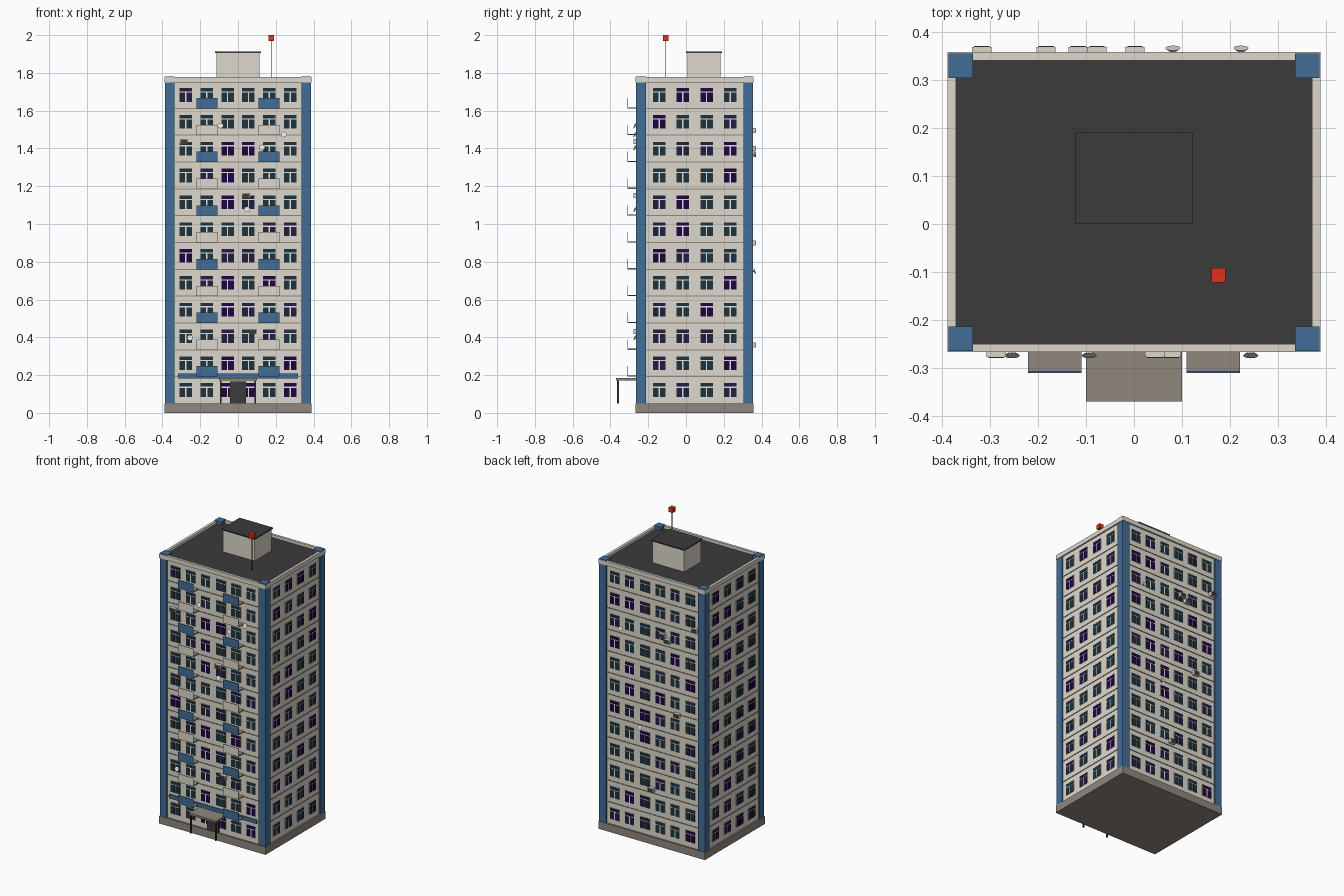
import bpy, bmesh, math, random
from mathutils import Matrix, Vector

if "Cube" in bpy.data.objects:
    bpy.data.objects.remove(bpy.data.objects["Cube"])

random.seed(4)


def srgb(r, g, b):
    return tuple((c / 255 / 12.92) if c < 11 else ((c / 255 + 0.055) / 1.055) ** 2.4 for c in (r, g, b)) + (1,)


COLOURS = {
    "wall_beige": (222, 217, 205), "panel_blue": (66, 109, 151), "concrete_grey": (143, 135, 127),
    "roof_dark": (59, 59, 59), "glass_teal": (30, 50, 60), "glass_navy": (30, 30, 62),
    "glass_purple": (30, 4, 64), "beacon_red": (228, 48, 30), "frame_light": (230, 228, 222),
    "metal_dark": (62, 58, 57)}
MAT = {}
for name, c in COLOURS.items():
    MAT[name] = bpy.data.materials.new(name)
    MAT[name].diffuse_color = srgb(*c)


def add_box(bm, x0, x1, y0, y1, z0, z1, mat=0):
    """Add one axis-aligned box to a bmesh."""
    m = Matrix.Translation(((x0 + x1) / 2, (y0 + y1) / 2, (z0 + z1) / 2)) @ \
        Matrix.Diagonal((abs(x1 - x0), abs(y1 - y0), abs(z1 - z0), 1))
    geo = bmesh.ops.create_cube(bm, size=1, matrix=m)
    for f in {f for v in geo["verts"] for f in v.link_faces}:
        f.material_index = mat


def finish(name, bm, *mats):
    me = bpy.data.meshes.new(name)
    bm.to_mesh(me)
    bm.free()
    for m in mats:
        me.materials.append(MAT[m])
    ob = bpy.data.objects.new(name, me)
    bpy.context.collection.objects.link(ob)
    return ob


def boxes(name, mat, *specs):
    bm = bmesh.new()
    for s in specs:
        add_box(bm, *s)
    return finish(name, bm, mat)


# Main dimensions
CY = 0.046                      # building centre in y
WX, F, B = 0.378, -0.255, 0.347  # wall half width, front wall, back wall
BASE, FLOOR, N = 0.05, 0.142, 12
TOP = BASE + FLOOR * N

# Plinth, walls, roof deck
boxes("plinth", "concrete_grey", (-0.388, 0.388, -0.267, 0.358, 0, BASE))
boxes("walls", "wall_beige", (-WX, WX, F, B, BASE, TOP))
boxes("roof_deck", "roof_dark", (-0.372, 0.372, -0.25, 0.342, TOP, TOP + 0.006))

# Grey joints between floors
boxes("floor_joints", "concrete_grey",
      *[(-WX - 0.003, WX + 0.003, F - 0.003, B + 0.003, z - 0.0025, z + 0.0025)
        for z in (BASE + FLOOR * k for k in range(1, N))])

# Blue corner pillars
boxes("corner_pillars", "panel_blue",
      *[(sx * 0.335, sx * 0.386, y, y + 0.051, BASE, 1.782)
        for sx in (-1, 1) for y in (-0.264, 0.304)])

# Parapet
PZ = (1.75, 1.778)
boxes("parapet", "wall_beige",
      (-0.388, 0.388, -0.267, -0.25, *PZ), (-0.388, 0.388, 0.341, 0.358, *PZ),
      (-0.388, -0.371, -0.25, 0.341, *PZ), (0.371, 0.388, -0.25, 0.341, *PZ))

# Roof stair house with cap
boxes("stair_house", "wall_beige", (-0.115, 0.115, 0.007, 0.183, TOP, 1.904))
boxes("stair_house_cap", "roof_dark", (-0.122, 0.122, 0.0, 0.191, 1.904, 1.912))

# Antenna and beacon
boxes("antenna_mast", "metal_dark", (0.1742, 0.1778, -0.1088, -0.1052, TOP, 1.972))
boxes("beacon", "beacon_red", (0.161, 0.191, -0.122, -0.092, 1.97, 2.0))

# Windows: built flat (u across, w up, outward -y), then placed on each wall
walls = [
    ("front", Matrix.Translation((0, F, 0)), 6, 0.1105),
    ("back", Matrix.Translation((0, B, 0)) @ Matrix.Rotation(math.pi, 4, 'Z'), 6, 0.1105),
    ("right", Matrix.Translation((WX, CY, 0)) @ Matrix.Rotation(math.pi / 2, 4, 'Z'), 4, 0.1255),
    ("left", Matrix.Translation((-WX, CY, 0)) @ Matrix.Rotation(-math.pi / 2, 4, 'Z'), 4, 0.1255)]
# Purple panes per wall as (floor, column)
purple = {
    "front": {(0, 2), (0, 3), (0, 5), (1, 2), (1, 5), (3, 2), (4, 2), (4, 4), (5, 0), (7, 2), (8, 2), (9, 2), (9, 3)},
    "right": {(11, 1), (11, 2), (10, 0), (9, 3), (8, 3), (7, 1), (6, 1), (5, 0), (4, 3), (3, 2), (1, 3)}}
for side, place, count, step in walls:
    frames, glass = bmesh.new(), bmesh.new()
    for k in range(N):
        z = BASE + FLOOR * (k + 0.5)
        for i in range(count):
            u = (i - (count - 1) / 2) * step
            tone = random.choices((0, 1, 2), (5, 3, 2))[0]
            if side in purple:
                tone = 2 if (k, i) in purple[side] else random.choice((0, 0, 1))
            add_box(frames, u - 0.034, u + 0.034, -0.003, 0.001, z - 0.037, z + 0.037)
            add_box(glass, u - 0.033, u + 0.033, -0.005, 0, z + 0.018, z + 0.036, tone)
            for s in (-1, 1):
                add_box(glass, u + s * 0.0035, u + s * 0.033, -0.005, 0, z - 0.036, z + 0.012, tone)
    for bm, name, mats in ((frames, "window_frames_", ["frame_light"]),
                           (glass, "window_glass_", ["glass_teal", "glass_navy", "glass_purple"])):
        bmesh.ops.transform(bm, matrix=place, verts=bm.verts)
        finish(name + side, bm, *mats)

# Balconies: grey slab and front panel, alternating blue and beige
slabs, panels = bmesh.new(), bmesh.new()
for k in range(1, N):
    z = BASE + FLOOR * k
    for c in (-0.165, 0.165):
        add_box(slabs, c - 0.056, c + 0.056, -0.306, F, z, z + 0.006)
        add_box(panels, c - 0.056, c + 0.056, -0.31, -0.306, z, z + 0.055, (k + 1) % 2)
finish("balcony_slabs", slabs, "concrete_grey")
finish("balcony_panels", panels, "panel_blue", "wall_beige")

# Entrance
boxes("entrance_band", "panel_blue", (-0.318, 0.318, F - 0.008, F, 0.183, 0.208))
boxes("entrance_canopy", "concrete_grey", (-0.1, 0.1, -0.37, F, 0.172, 0.185))
boxes("canopy_posts", "metal_dark",
      *[(x - 0.004, x + 0.004, -0.364, -0.356, BASE, 0.172) for x in (-0.092, 0.092)])
boxes("entrance_door", "roof_dark", (-0.042, 0.042, F - 0.008, F, BASE, 0.165))

# Air conditioners: (x, z) on front and back, with dark grilles
ac_front = [(-0.287, 1.436), (0.043, 1.15), (0.078, 0.43)]
ac_back = [(-0.317, 1.495), (-0.077, 1.40), (-0.116, 1.37), (-0.183, 0.90), (0.002, 0.36)]
units = bmesh.new()
for spots, y, d in ((ac_front, F, -1), (ac_back, B, 1)):
    for x, z in spots:
        add_box(units, x - 0.02, x + 0.02, y, y + d * 0.022, z - 0.013, z + 0.013)
        add_box(units, x - 0.016, x + 0.016, y + d * 0.022, y + d * 0.024, z - 0.01, z + 0.01, 1)
finish("air_conditioners", units, "wall_beige", "metal_dark")

# Satellite dishes: shallow tilted discs on short arms
dish_front = [(-0.093, 1.52), (0.243, 1.473), (0.127, 1.404), (0.048, 1.076), (-0.254, 0.397)]
dish_back = [(0.223, 1.365), (0.081, 0.75)]
dishes = bmesh.new()
for spots, y, d in ((dish_front, F, -1), (dish_back, B, 1)):
    for x, z in spots:
        axis = Vector((0, d, 0.35)).normalized()
        m = Matrix.Translation((x, y + d * 0.016, z)) @ axis.to_track_quat('Z', 'Y').to_matrix().to_4x4()
        bmesh.ops.create_cone(dishes, cap_ends=True, segments=12, radius1=0.007, radius2=0.016,
                              depth=0.007, matrix=m)
        add_box(dishes, x - 0.002, x + 0.002, y, y + d * 0.014, z - 0.003, z + 0.001, 1)
finish("satellite_dishes", dishes, "frame_light", "metal_dark")

for m in bpy.data.materials:
    if m.users and not m.is_grease_pencil:
        m.use_nodes = True
        m.node_tree.nodes["Principled BSDF"].inputs["Base Color"].default_value = m.diffuse_color
